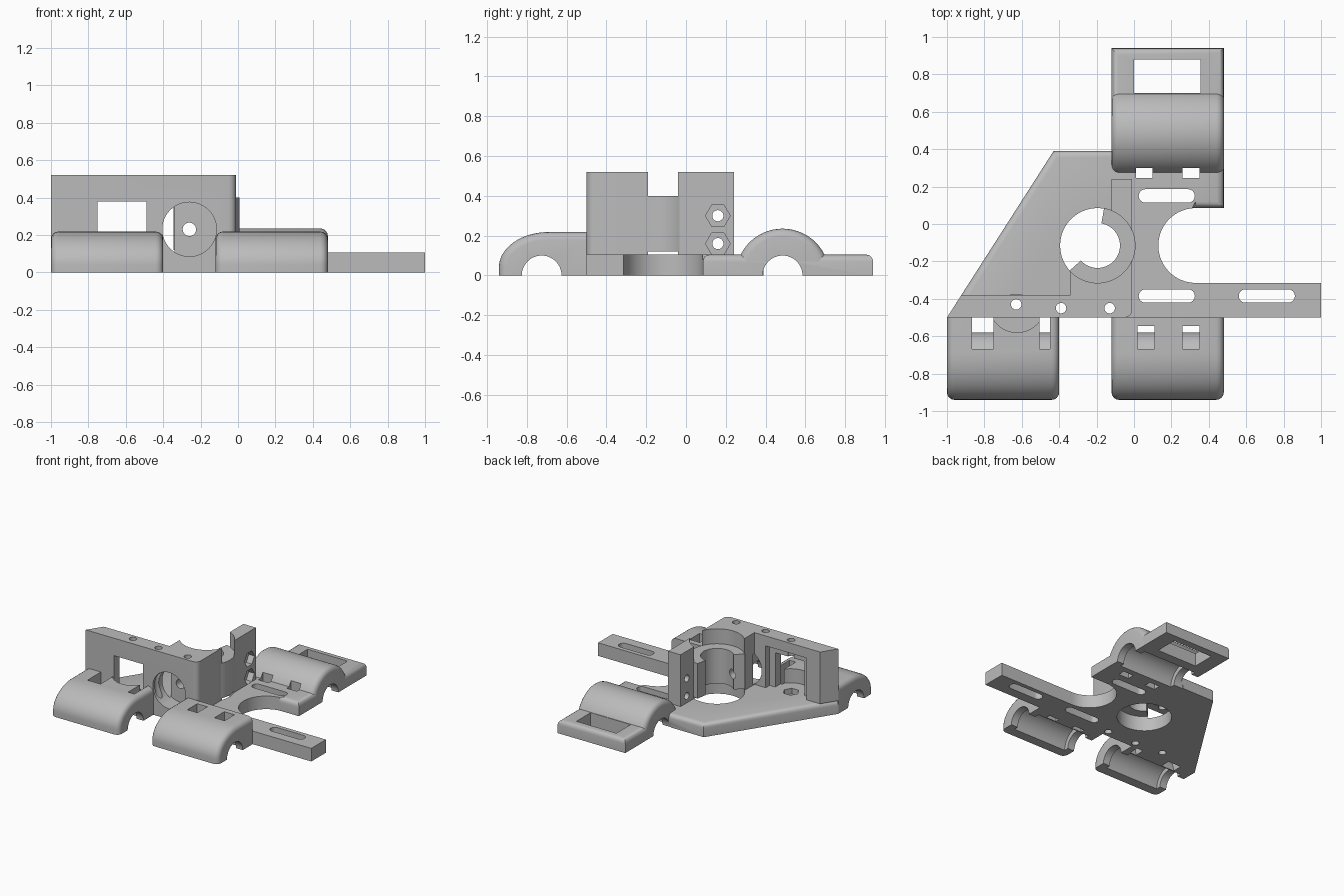
import bpy, bmesh
from math import sin, cos, pi, radians

cube = bpy.data.objects.get("Cube")
if cube:
    bpy.data.objects.remove(cube)

grey = bpy.data.materials.new("light_grey_plastic")
grey.use_nodes = True
COLOUR = (0.5, 0.5, 0.5, 1)
grey.diffuse_color = COLOUR
bsdf = next(n for n in grey.node_tree.nodes if n.type == 'BSDF_PRINCIPLED')
bsdf.inputs["Base Color"].default_value = COLOUR
bsdf.inputs["Roughness"].default_value = 0.6

PLACE = {'x': lambda u, v, w: (w, u, v),
         'y': lambda u, v, w: (u, w, v),
         'z': lambda u, v, w: (u, v, w)}


def arc(cx, cy, r, a0=0, a1=360, n=48, ry=None):
    """Points on an arc; a full turn leaves out the repeated end."""
    full = abs(a1 - a0) == 360
    count = n if full else n + 1
    angles = [radians(a0 + (a1 - a0) * i / n) for i in range(count)]
    return [(cx + r * cos(a), cy + (ry or r) * sin(a)) for a in angles]


def rect(u0, u1, v0, v1):
    return [(u0, v0), (u1, v0), (u1, v1), (u0, v1)]


def slot(x0, x1, y, r):
    return arc(x1 - r, y, r, -90, 90, 12) + arc(x0 + r, y, r, 90, 270, 12)


def prism(name, pts, lo, hi, axis='z', round_edge=None, radius=0.04):
    """Extrude a profile along an axis and round the edges chosen by a rule."""
    bm = bmesh.new()
    place = PLACE[axis]
    ends = [[bm.verts.new(place(u, v, w)) for u, v in pts] for w in (lo, hi)]
    for end in ends:
        bm.faces.new(end)
    for i in range(len(pts)):
        j = (i + 1) % len(pts)
        bm.faces.new((ends[0][i], ends[0][j], ends[1][j], ends[1][i]))
    bmesh.ops.recalc_face_normals(bm, faces=bm.faces)
    if round_edge:
        chosen = [e for e in bm.edges if round_edge(e.verts[0].co, e.verts[1].co)]
        bmesh.ops.bevel(bm, geom=chosen, offset=radius, segments=4, profile=0.5,
                        affect='EDGES', clamp_overlap=False)
    mesh = bpy.data.meshes.new(name)
    bm.to_mesh(mesh)
    bm.free()
    obj = bpy.data.objects.new(name, mesh)
    mesh.materials.append(grey)
    bpy.context.collection.objects.link(obj)
    return obj


def cut(obj, cutters):
    """Subtract (profile, low, high, axis) prisms from a part."""
    bpy.context.view_layer.objects.active = obj
    for spec in cutters:
        tool = prism("cutter", *spec)
        tool.hide_render = True
        mod = obj.modifiers.new("cut", 'BOOLEAN')
        mod.operation, mod.solver, mod.object = 'DIFFERENCE', 'EXACT', tool
        bpy.ops.object.modifier_apply(modifier=mod.name)
        bpy.data.objects.remove(tool)


def bearing_bore(y, x0, x1):
    """Narrow rod opening at both ends, wider bearing seat between."""
    return [(arc(y, 0, 0.10), x0 - 0.02, x1 + 0.02, 'x'),
            (arc(y, 0, 0.137), x0 + 0.06, x1 - 0.06, 'x')]


T = 0.105          # plate thickness
TOP = 0.52         # wall height
CX, CY = -0.195, -0.115   # main bore centre
LEFT, RIGHT = (-1.0, -0.4), (-0.12, 0.48)

# Shared cutters
bore = (arc(CX, CY, 0.2, n=64), -0.1, 0.7, 'z')
screws = [(arc(x, y, 0.028, n=24), -0.1, 0.7, 'z')
          for x, y in ((-0.63, -0.43), (-0.39, -0.45), (-0.13, -0.45))]
front_recess = (arc(-0.26, 0.23, 0.145), -0.6, -0.36, 'y')
feed_hole = (arc(-0.26, 0.23, 0.036, n=24), -0.6, -0.1, 'y')
rear_bore = bearing_bore(0.485, *RIGHT)
rear_ties = [(rect(x, x + 0.09, 0.245, 0.3), -0.1, 0.4, 'z') for x in (0.01, 0.26)]
frame_hole = (rect(0, 0.355, 0.7, 0.88), -0.1, 0.4, 'z')

# Base plate with arm, round notch and rear frame
outline = [(-1, -0.5), (-0.43, 0.39), (-0.12, 0.39), (-0.12, 0.94), (0.48, 0.94), (0.48, 0.085)]
outline += arc(0.33, CY, 0.2, 90, 270, 32) + [(1, -0.315), (1, -0.5)]


def plate_rim(a, b):
    mid = (a + b) / 2
    return min(a.z, b.z) > 0.1 and (mid.y > 0.084 or (mid.x < -0.4 and mid.y > -0.4))


plate = prism("base_plate", outline, 0, T, 'z', plate_rim, 0.035)
cut(plate, [bore, front_recess, frame_hole] + screws + rear_bore + rear_ties)
cut(plate, [(slot(x, x + 0.3, y, 0.036), -0.1, 0.2, 'z')
            for x, y in ((0.025, 0.15), (0.025, -0.385), (0.56, -0.385))])
cut(plate, [(arc(-0.63, -0.43, 0.06, n=6), 0.06, 0.2, 'z')])

# Upright walls: front, thick block and side
wall = prism("upright_wall",
             [(-1, -0.5), (-0.01, -0.5), (-0.01, 0.24), (-0.12, 0.24), (-0.12, CY),
              (-0.34, CY), (-0.34, -0.38), (-0.923, -0.38)], T, TOP, 'z',
             lambda a, b: abs(a.z - b.z) > 0.1 and a.x > -0.02 and a.y < -0.4)
cut(wall, [bore, front_recess, feed_hole] + screws)
cut(wall, [(rect(-0.75, -0.49, 0.09, 0.38), -0.6, -0.3, 'y'),     # window
           (rect(-0.8, -0.44, 0.09, 0.44), -0.43, -0.3, 'y')])    # pocket behind it
for z in (0.16, 0.3):
    cut(wall, [(arc(0.16, z, 0.028, n=24), -0.2, 0.1, 'x'),
               (arc(0.16, z, 0.062, n=6), -0.06, 0.1, 'x')])

# Open collar inside the main bore
collar = prism("bore_collar",
               arc(CX, CY, 0.203, -138, 80, 48) + arc(CX, CY, 0.12, 80, -138, 48), 0.12, 0.4)
cut(collar, [feed_hole])


# Front bearing clips
def clip_ends(a, b):
    return (abs(a.x - b.x) < 0.001 and min(a.y, b.y) < -0.51
            and max(a.z, b.z) > 0.01)


clip_profile = [(-0.5, 0), (-0.94, 0)] + arc(-0.69, 0.04, 0.25, 180, 90, 16, 0.178) + [(-0.5, 0.218)]
tie_floor = arc(-0.725, 0, 0.145, 90, 0, 12)      # curved floor of the tie grooves


def front_clip(name, span, ties, back):
    clip = prism(name, clip_profile, *span, 'x', clip_ends)
    groove = [p for p in tie_floor if p[0] > -0.68]
    groove += [(groove[-1][0], -0.1), (back, -0.1), (back, 0.3), (groove[0][0], 0.3)]
    cut(clip, bearing_bore(-0.725, *span) + [(groove, x0, x1, 'x') for x0, x1 in ties])
    return clip


left_clip = front_clip("front_clip_right", LEFT, [(-0.865, -0.75), (-0.505, -0.45)], -0.49)
cut(left_clip, [(arc(-0.625, -0.43, 0.15), T, 0.4, 'z')])
front_clip("front_clip_left", RIGHT, [(0.02, 0.11), (0.26, 0.35)], -0.545)

# Rear bearing clip
dome = prism("rear_clip", arc(0.485, 0, 0.235, 0, 180, 40), *RIGHT, 'x',
             lambda a, b: abs(a.x - b.x) < 0.001 and max(a.z, b.z) > 0.01)
cut(dome, rear_bore + rear_ties + [frame_hole])

# Smooth the curved faces and keep crisp edges
bpy.ops.object.select_all(action='DESELECT')
for obj in bpy.context.collection.objects:
    if obj.type == 'MESH' and grey.name in obj.data.materials:
        obj.select_set(True)
        bpy.context.view_layer.objects.active = obj
bpy.ops.object.shade_smooth_by_angle(angle=radians(32))
